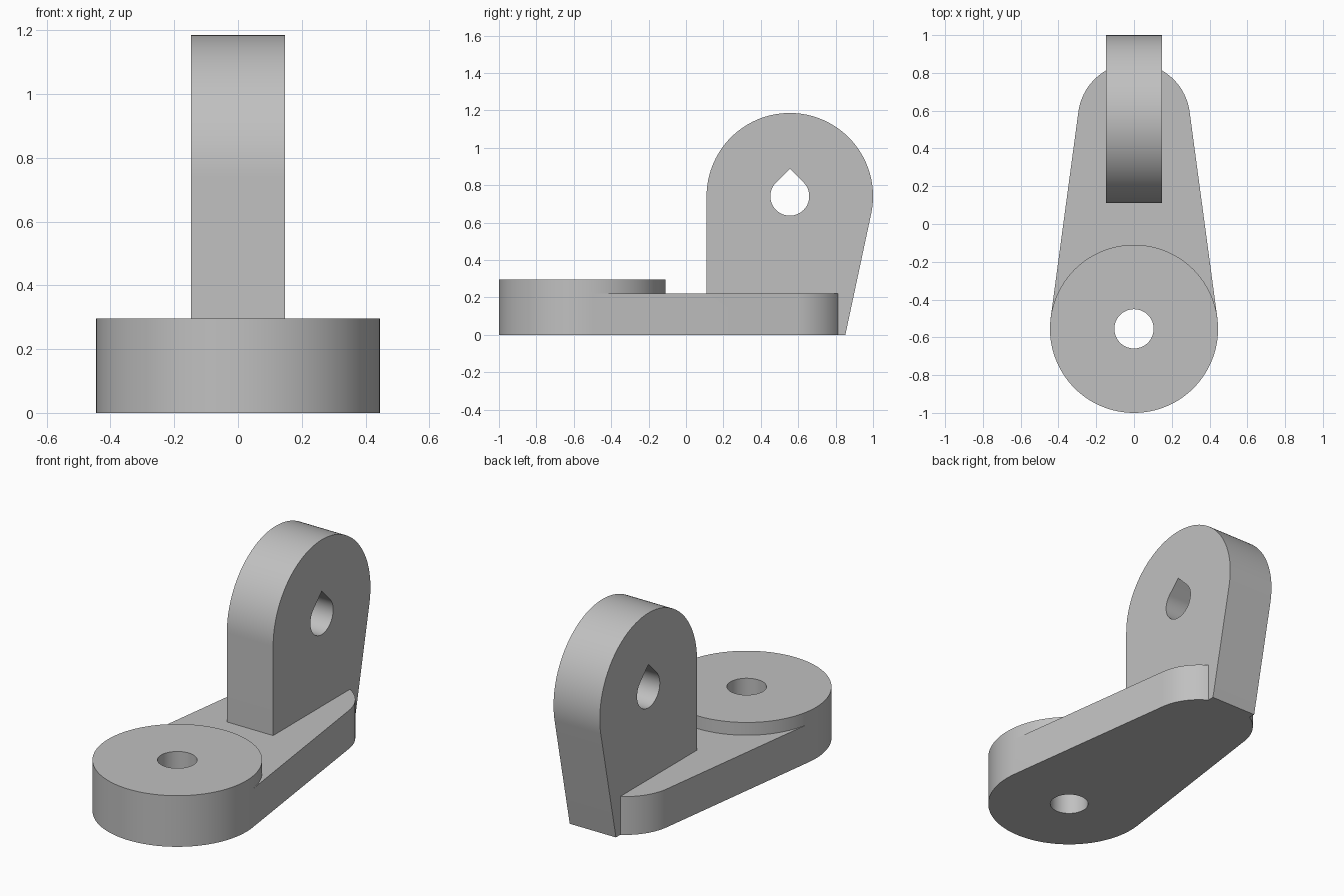
import bpy, bmesh
from math import cos, sin, acos, asin, atan2, hypot, pi, radians

if "Cube" in bpy.data.objects:
    bpy.data.objects.remove(bpy.data.objects["Cube"], do_unlink=True)

R, R_TAIL, R_HOLE = 0.445, 0.297, 0.104    # disc, tail and hole radii
Y = 0.555                                  # both axes lie at y = -Y and +Y
HALF = 0.148                               # half thickness of the upright
BASE_H, DISC_H, EYE_Z = 0.222, 0.296, 0.741

grey = bpy.data.materials.new("plain grey")
grey.use_nodes = True
colour = (0.53, 0.53, 0.53, 1)
grey.diffuse_color = colour
grey.node_tree.nodes["Principled BSDF"].inputs["Base Color"].default_value = colour


def arc(cu, cv, r, start, end, n=64):
    """Points on an arc, both ends included."""
    return [(cu + r * cos(start + (end - start) * i / n),
             cv + r * sin(start + (end - start) * i / n)) for i in range(n + 1)]


def prism(name, outline, low, high, axis="z"):
    """Extrude a closed outline along z (outline in x, y) or x (outline in y, z)."""
    place = (lambda u, v, w: (u, v, w)) if axis == "z" else (lambda u, v, w: (w, u, v))
    bm = bmesh.new()
    face = bm.faces.new([bm.verts.new(place(u, v, low)) for u, v in outline])
    moved = bmesh.ops.extrude_face_region(bm, geom=[face])["geom"]
    bmesh.ops.translate(bm, vec=place(0, 0, high - low),
                        verts=[g for g in moved if isinstance(g, bmesh.types.BMVert)])
    bmesh.ops.recalc_face_normals(bm, faces=bm.faces)
    mesh = bpy.data.meshes.new(name)
    bm.to_mesh(mesh)
    bm.free()
    mesh.materials.append(grey)
    obj = bpy.data.objects.new(name, mesh)
    bpy.context.collection.objects.link(obj)
    return obj


def combine(target, other, operation):
    """Apply a boolean and remove the operand."""
    bpy.context.view_layer.objects.active = target
    mod = target.modifiers.new(operation, "BOOLEAN")
    mod.operation, mod.solver, mod.object = operation, "EXACT", other
    bpy.ops.object.modifier_apply(modifier=mod.name)
    bpy.data.objects.remove(other, do_unlink=True)


# Tapered base plate: two arcs joined by their common tangents
taper = asin((R - R_TAIL) / (2 * Y))
front_arc = arc(0, -Y, R, pi - taper, 2 * pi + taper)
tail_arc = arc(0, Y, R_TAIL, taper, pi - taper)
bracket = prism("bracket", front_arc + tail_arc, 0, BASE_H)

# Raised disc, sharing the front arc of the plate
disc_outline = front_arc + arc(0, -Y, R, taper, pi - taper)[1:-1]
combine(bracket, prism("raised_disc", disc_outline, BASE_H, DISC_H), "UNION")

# Upright lug: round top, vertical front, back edge tangent to the round
foot = Y + R_TAIL
lean = atan2(-EYE_Z, R_TAIL) + acos(R / hypot(R_TAIL, EYE_Z))
lug_outline = [(Y - R, 0), (foot, 0)] + arc(Y, EYE_Z, R, lean, pi)
combine(bracket, prism("upright_lug", lug_outline, -HALF, HALF, "x"), "UNION")

# Round hole through the disc and teardrop hole through the lug
round_hole = arc(0, -Y, R_HOLE, 0, 2 * pi)[:-1]
combine(bracket, prism("round_cutter", round_hole, -0.1, 0.5), "DIFFERENCE")
teardrop = arc(Y, EYE_Z, R_HOLE, 3 * pi / 4, 9 * pi / 4)
teardrop.append((Y, EYE_Z + R_HOLE * 2 ** 0.5))
combine(bracket, prism("teardrop_cutter", teardrop, -0.5, 0.5, "x"), "DIFFERENCE")

# Smooth curved walls, crisp rims
bpy.ops.object.select_all(action="DESELECT")
bracket.select_set(True)
bpy.context.view_layer.objects.active = bracket
bpy.ops.object.shade_smooth_by_angle(angle=radians(30))
